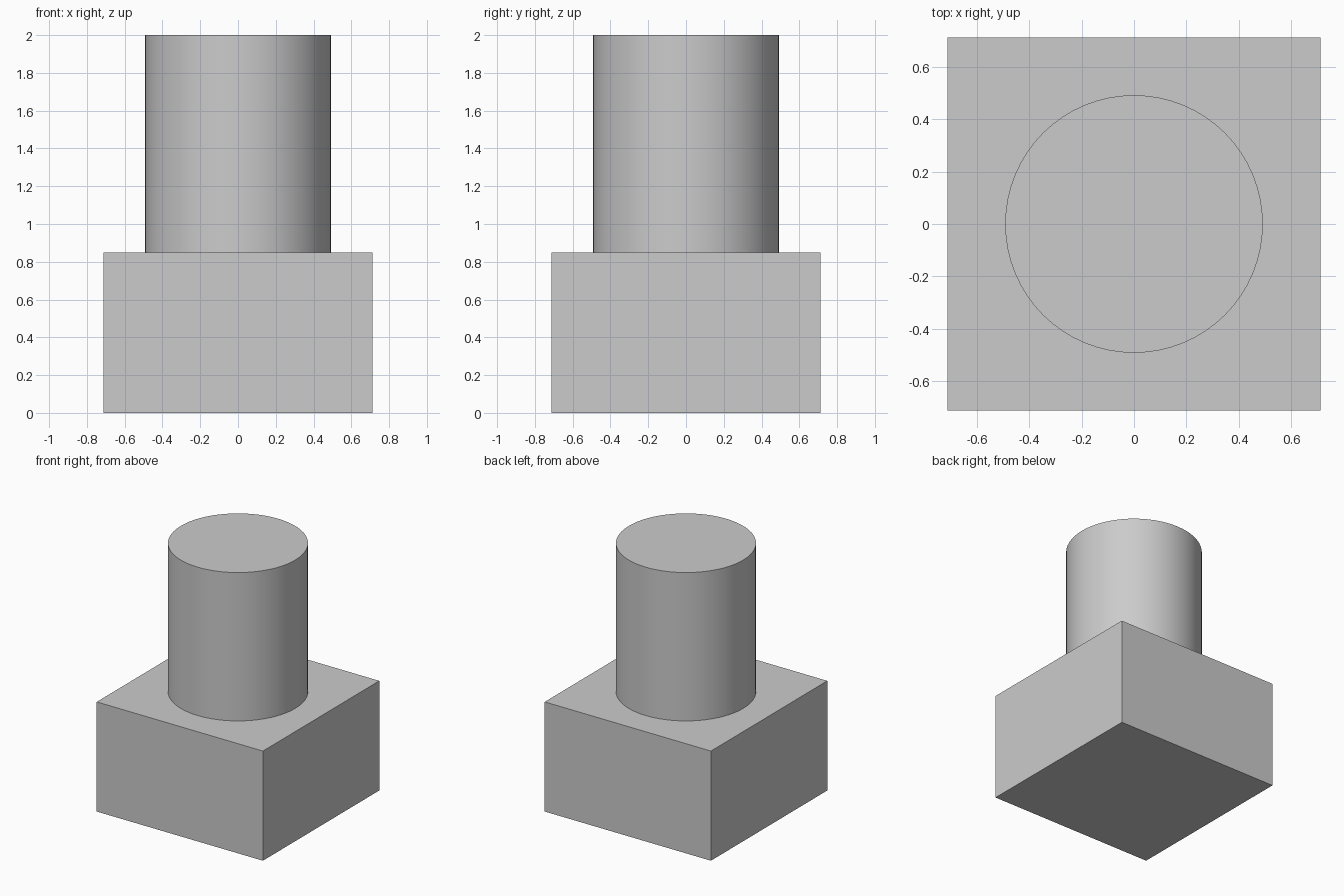
import bpy
import math

default_cube = bpy.data.objects.get("Cube")
if default_cube:
    bpy.data.objects.remove(default_cube, do_unlink=True)

BASE_WIDTH = 1.425
BASE_HEIGHT = 0.85
POST_RADIUS = 0.492
TOTAL_HEIGHT = 2.0

# Single plain grey
grey = bpy.data.materials.new("light_grey")
grey.use_nodes = True
colour = (0.6, 0.6, 0.6, 1.0)
grey.diffuse_color = colour
grey.node_tree.nodes["Principled BSDF"].inputs["Base Color"].default_value = colour


def finish(name):
    obj = bpy.context.object
    obj.name = name
    obj.data.name = name
    obj.data.materials.append(grey)
    bpy.ops.object.transform_apply(location=False, rotation=False, scale=True)
    return obj


# Square block
bpy.ops.mesh.primitive_cube_add(size=1, location=(0, 0, BASE_HEIGHT / 2))
bpy.context.object.scale = (BASE_WIDTH, BASE_WIDTH, BASE_HEIGHT)
finish("base_block")

# Round post standing on the block
post_height = TOTAL_HEIGHT - BASE_HEIGHT
bpy.ops.mesh.primitive_cylinder_add(
    vertices=64, radius=POST_RADIUS, depth=post_height,
    location=(0, 0, BASE_HEIGHT + post_height / 2))
finish("round_post")
bpy.ops.object.shade_smooth_by_angle(angle=math.radians(30))
